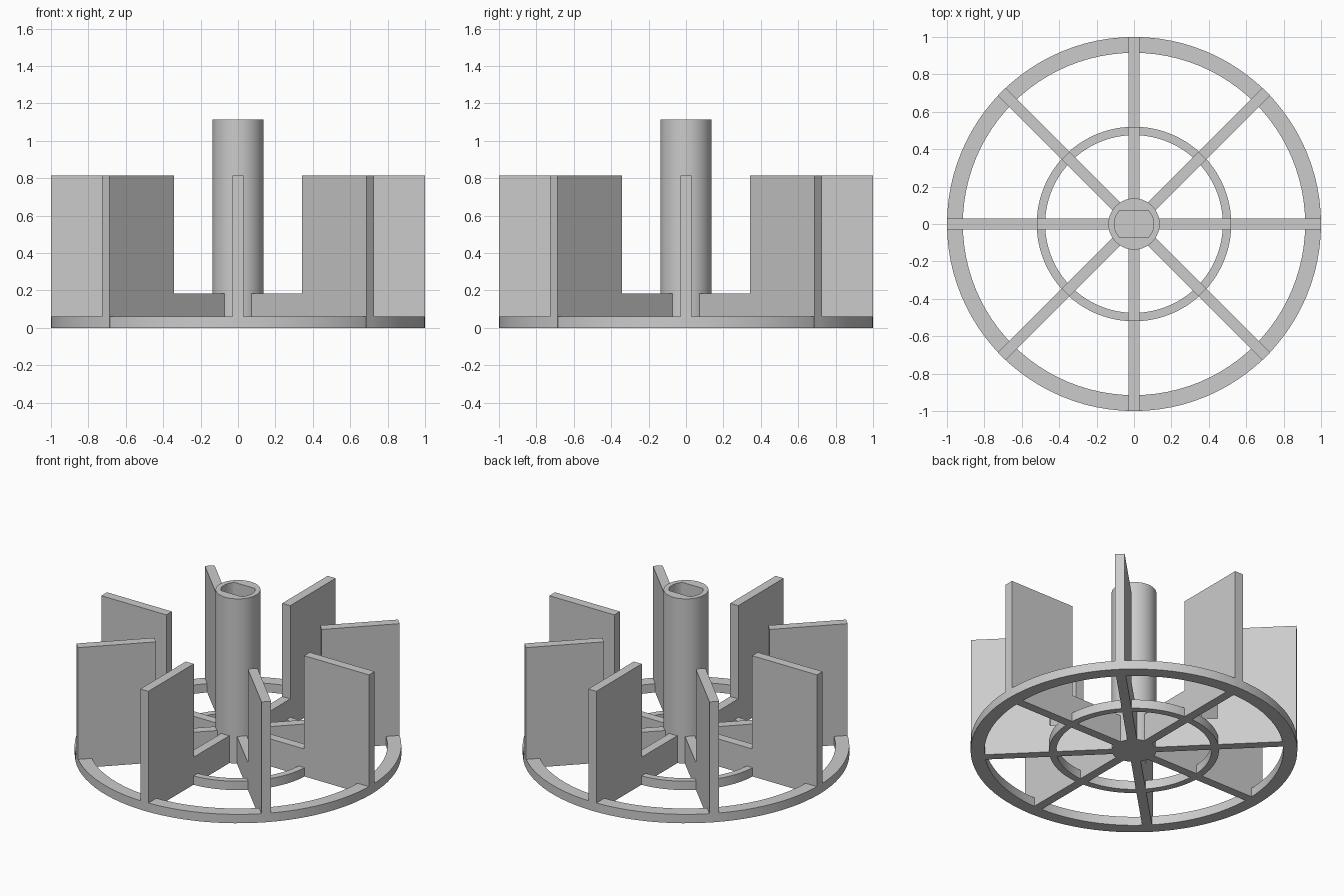
import bpy
import bmesh
from math import cos, sin, pi, radians
from mathutils import Matrix

SEGMENTS = 96
BASE_H = 0.06
HUB_R = 0.137

cube = bpy.data.objects.get("Cube")
if cube:
    bpy.data.objects.remove(cube, do_unlink=True)

grey = bpy.data.materials.new("light grey plastic")
grey.use_nodes = True
colour = (0.6, 0.6, 0.6, 1)
grey.diffuse_color = colour
grey.node_tree.nodes["Principled BSDF"].inputs["Base Color"].default_value = colour


def finish(name, bm):
    """Turn a bmesh into a named, shaded object."""
    bmesh.ops.recalc_face_normals(bm, faces=bm.faces)
    mesh = bpy.data.meshes.new(name)
    bm.to_mesh(mesh)
    bm.free()
    mesh.materials.append(grey)
    obj = bpy.data.objects.new(name, mesh)
    bpy.context.collection.objects.link(obj)
    bpy.ops.object.select_all(action='DESELECT')
    obj.select_set(True)
    bpy.context.view_layer.objects.active = obj
    bpy.ops.object.shade_smooth_by_angle(angle=radians(30))
    return obj


def turned(name, profile, closed):
    """Skin loops of (radius, z, flat half-width); cap the ends if not closed."""
    bm = bmesh.new()
    loops = []
    for r, z, flat in profile:
        angles = [2 * pi * i / SEGMENTS for i in range(SEGMENTS)]
        loops.append([bm.verts.new((r * cos(a), max(-flat, min(flat, r * sin(a))), z))
                      for a in angles])
    pairs = list(zip(loops, loops[1:]))
    if closed:
        pairs.append((loops[-1], loops[0]))
    else:
        bm.faces.new(loops[0])
        bm.faces.new(loops[-1])
    for a, b in pairs:
        for i in range(SEGMENTS):
            j = (i + 1) % SEGMENTS
            bm.faces.new((a[i], a[j], b[j], b[i]))
    return finish(name, bm)


def ring(name, inner, outer):
    corners = [(outer, 0), (outer, BASE_H), (inner, BASE_H), (inner, 0)]
    return turned(name, [(r, z, r) for r, z in corners], True)


# Base rings
ring("outer_ring", 0.915, 1.0)
ring("inner_ring", 0.475, 0.52)

# Hub with a double-flat shaft socket
turned("hub", [(HUB_R, 0, 1), (HUB_R, 1.113, 1),
               (0.105, 1.113, 0.072), (0.105, BASE_H, 0.072)], False)

# Eight L-shaped blades: a low spoke rising to a tall paddle
outline = [(0.125, 0), (1, 0), (1, 0.815), (0.515, 0.815), (0.515, 0.185), (0.125, 0.185)]
for k in range(8):
    bm = bmesh.new()
    face = bm.faces.new([bm.verts.new((x, -0.03, z)) for x, z in outline])
    side = bmesh.ops.extrude_face_region(bm, geom=[face])["geom"]
    moved = [v for v in side if isinstance(v, bmesh.types.BMVert)]
    bmesh.ops.translate(bm, verts=moved, vec=(0, 0.06, 0))
    bm.transform(Matrix.Rotation(k * pi / 4, 4, 'Z'))
    finish(f"blade_{k + 1}", bm)
